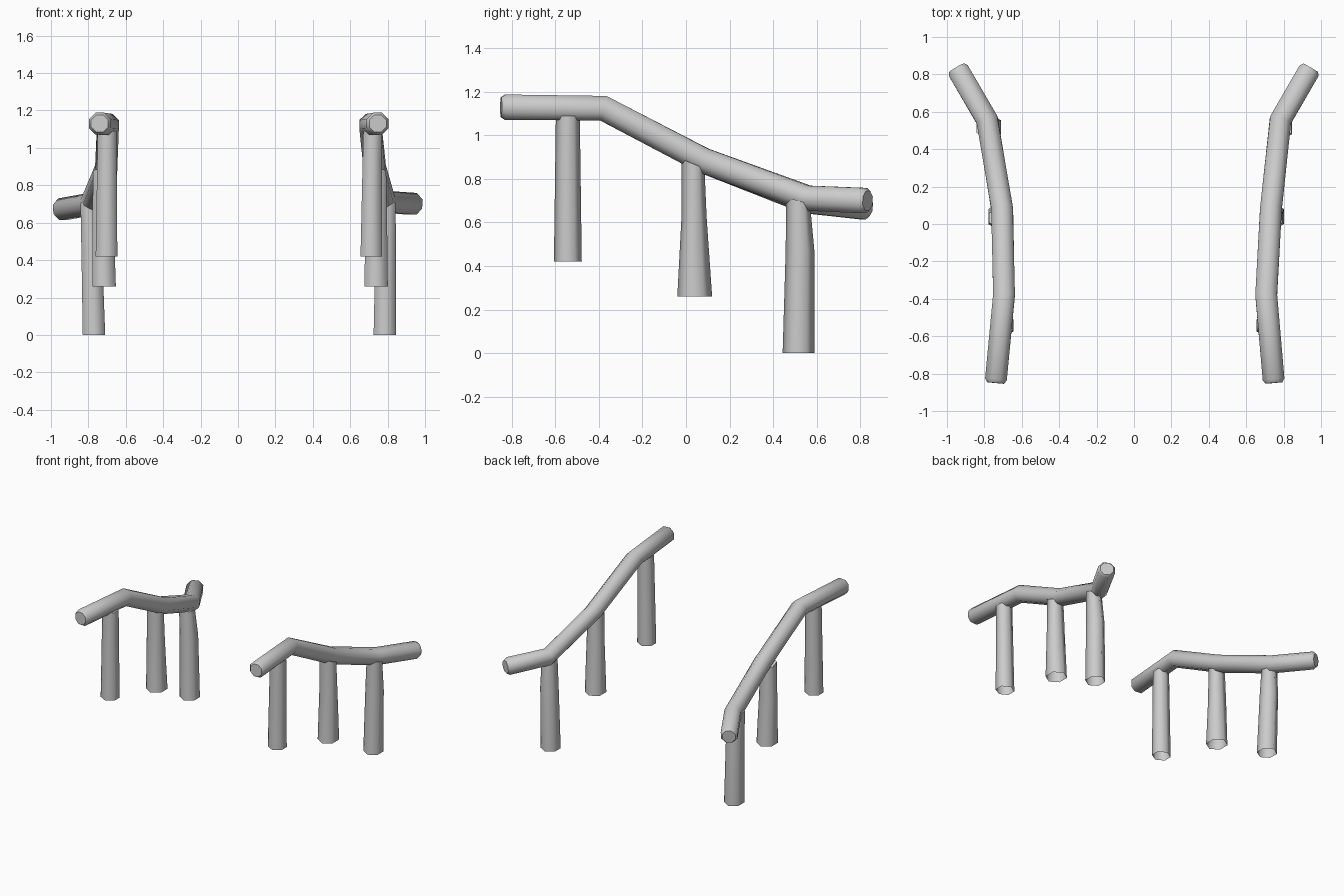
import bpy
import bmesh
from math import cos, sin, pi
from mathutils import Vector

if "Cube" in bpy.data.objects:
    bpy.data.objects.remove(bpy.data.objects["Cube"], do_unlink=True)

grey = bpy.data.materials.new("plain grey")
grey.use_nodes = True
grey.diffuse_color = (0.6, 0.6, 0.6, 1)
grey.node_tree.nodes["Principled BSDF"].inputs["Base Color"].default_value = (0.6, 0.6, 0.6, 1)


def skin(name, rings, cap_start, cap_end, angle):
    """Join a list of point rings into one smooth tube."""
    bm = bmesh.new()
    loops = [[bm.verts.new(p) for p in ring] for ring in rings]
    n = len(loops[0])
    for a, b in zip(loops, loops[1:]):
        for i in range(n):
            j = (i + 1) % n
            bm.faces.new((a[i], a[j], b[j], b[i]))
    if cap_start:
        bm.faces.new(loops[0][::-1])
    if cap_end:
        bm.faces.new(loops[-1])
    bmesh.ops.recalc_face_normals(bm, faces=bm.faces)
    mesh = bpy.data.meshes.new(name)
    bm.to_mesh(mesh)
    bm.free()
    obj = bpy.data.objects.new(name, mesh)
    bpy.context.collection.objects.link(obj)
    mesh.materials.append(grey)
    bpy.ops.object.select_all(action="DESELECT")
    obj.select_set(True)
    bpy.context.view_layer.objects.active = obj
    bpy.ops.object.shade_smooth_by_angle(angle=angle)


def rail(name, points, radius=0.063, bevel=0.02):
    """Octagonal bar swept along a bent path, with bevelled ends."""
    pts = [Vector(p) for p in points]
    first = (pts[1] - pts[0]).normalized()
    last = (pts[-1] - pts[-2]).normalized()
    path = [pts[0], pts[0] + first * bevel] + pts[1:-1] + [pts[-1] - last * bevel, pts[-1]]
    rings = []
    for i, p in enumerate(path):
        before = (p - path[max(i - 1, 0)]).normalized()
        after = (path[min(i + 1, len(path) - 1)] - p).normalized()
        along = (before + after).normalized()
        side = along.cross(Vector((0, 0, 1))).normalized()
        up = side.cross(along)
        r = radius * (0.78 if i in (0, len(path) - 1) else 1)
        rings.append([p + side * r * cos((k + 0.5) * pi / 4) + up * r * sin((k + 0.5) * pi / 4)
                      for k in range(8)])
    skin(name, rings, True, True, pi / 3.5)


def post(name, sections, slope):
    """Six-sided post, open at the foot; its top slants with the rail."""
    rings = []
    for n, (x, y, z, rx, ry) in enumerate(sections):
        tilt = slope if n == len(sections) - 1 else 0
        rings.append([(x + rx * cos(a) / cos(pi / 6), y + ry * sin(a), z + tilt * ry * sin(a))
                      for a in [pi / 2 + k * pi / 3 for k in range(6)]])
    skin(name, rings, False, True, pi / 2.7)


# Handrails, from the high front end to the low back end
rail("right_rail", [(-0.74, -0.85, 1.13), (-0.695, -0.38, 1.125), (-0.705, 0.08, 0.885),
                    (-0.785, 0.555, 0.70), (-0.948, 0.835, 0.67)])
rail("left_rail", [(0.748, -0.85, 1.13), (0.707, -0.38, 1.125), (0.732, 0.08, 0.885),
                   (0.783, 0.555, 0.712), (0.945, 0.835, 0.70)])

# Posts: x at foot and top for each side
for side, front, middle, back in (("right", (-0.703, -0.70), (-0.716, -0.722), (-0.77, -0.795)),
                                  ("left", (0.713, 0.72), (0.738, 0.74), (0.785, 0.795))):
    post(side + "_front_post", [(front[0], -0.543, 0.42, 0.058, 0.064),
                                (front[1], -0.543, 1.09, 0.05, 0.055)], 0)
    post(side + "_middle_post", [(middle[0], 0.04, 0.26, 0.063, 0.08),
                                 (middle[1], 0.037, 0.62, 0.057, 0.058),
                                 (middle[1], 0.032, 0.87, 0.052, 0.053)], -0.4)
    post(side + "_back_post", [(back[0], 0.517, 0.0, 0.06, 0.073),
                               ((back[0] + back[1]) / 2, 0.524, 0.47, 0.055, 0.066),
                               (back[1], 0.515, 0.70, 0.047, 0.055)], -0.3)
